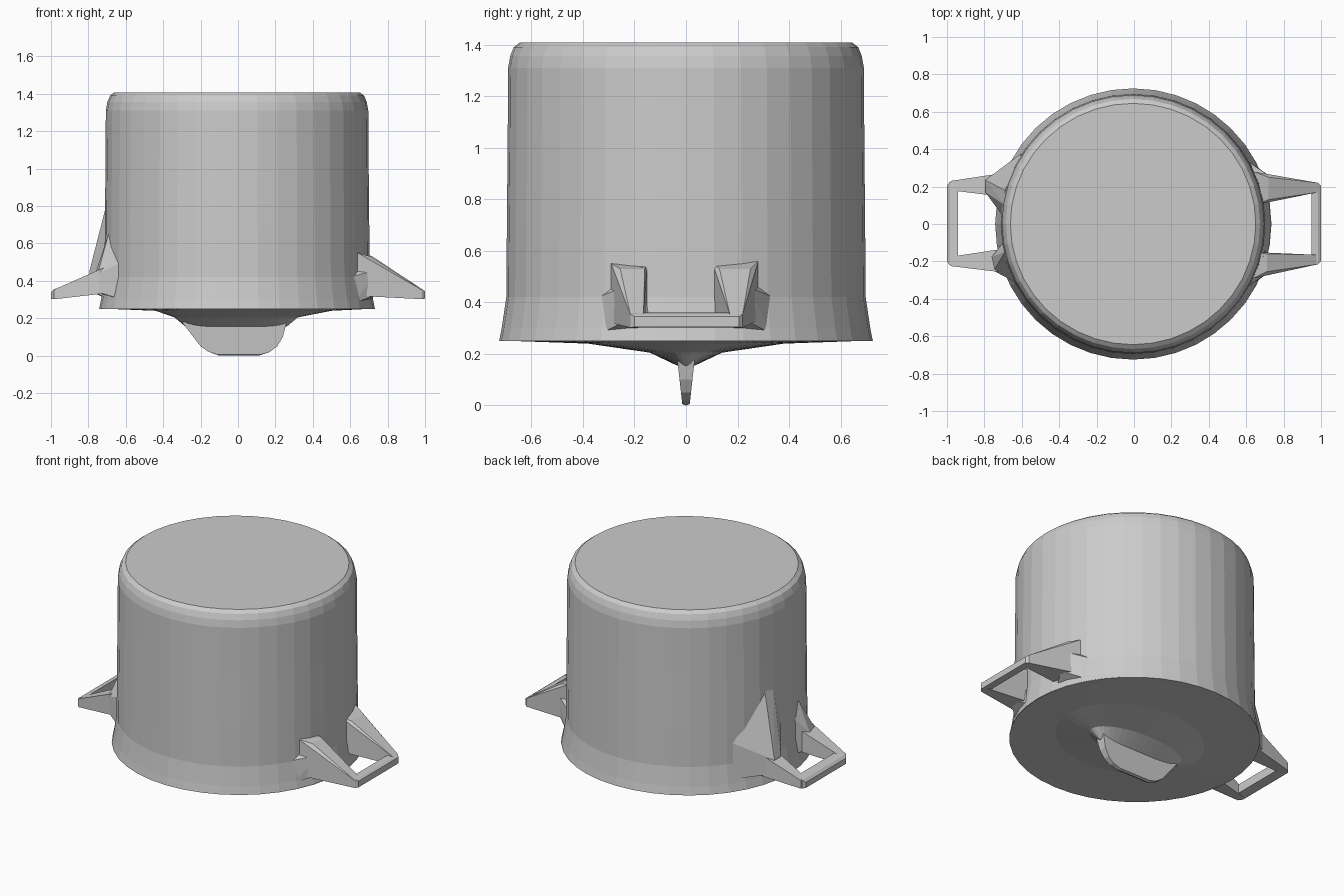
import bpy, bmesh, math

SIDES = 40


def finish(name, bm):
    bmesh.ops.recalc_face_normals(bm, faces=bm.faces)
    me = bpy.data.meshes.new(name)
    bm.to_mesh(me)
    bm.free()
    ob = bpy.data.objects.new(name, me)
    bpy.context.collection.objects.link(ob)
    return ob


def loft(name, rings, sides=SIDES):
    """Stack elliptical rings (rx, ry, z, cx) and cap both ends."""
    bm = bmesh.new()
    loops = []
    for rx, ry, z, cx in rings:
        loops.append([bm.verts.new((cx + rx * math.cos(2 * math.pi * i / sides),
                                    ry * math.sin(2 * math.pi * i / sides), z))
                      for i in range(sides)])
    for a, b in zip(loops, loops[1:]):
        for i in range(sides):
            j = (i + 1) % sides
            bm.faces.new((a[i], a[j], b[j], b[i]))
    bm.faces.new(loops[0])
    bm.faces.new(loops[-1])
    return finish(name, bm)


def hull(name, points):
    bm = bmesh.new()
    for p in points:
        bm.verts.new(p)
    res = bmesh.ops.convex_hull(bm, input=bm.verts)
    loose = {g for g in res["geom_interior"] + res["geom_unused"]
             if isinstance(g, bmesh.types.BMVert)}
    bmesh.ops.delete(bm, geom=list(loose), context='VERTS')
    return finish(name, bm)


def section(x, y0, y1, z0, z1):
    return [(x, y, z) for y in (y0, y1) for z in (z0, z1)]


# Upturned pot body with rounded base and flared rim
profile = [(0.725, 0.25), (0.715, 0.30), (0.697, 0.42), (0.695, 0.69), (0.692, 1.0),
           (0.69, 1.31), (0.682, 1.355), (0.668, 1.39), (0.645, 1.408)]
loft("pot_body", [(r * 1.017, r, z, -0.005) for r, z in profile])

# Shallow lid bulging downward to a ridge
loft("lid", [(0.735, 0.72, 0.252, 0), (0.47, 0.38, 0.24, 0.03),
             (0.33, 0.14, 0.205, -0.01), (0.27, 0.035, 0.155, -0.01)])

# Thin tapered grip under the lid
grip = [(-0.30, 0.18), (-0.25, 0.12), (-0.20, 0.05), (-0.16, 0.022), (-0.11, 0.006),
        (0.12, 0.006), (0.17, 0.02), (0.21, 0.05), (0.24, 0.10), (0.26, 0.18)]
hull("lid_grip", [(x, s * (0.014 + 0.11 * z), z) for x, z in grip for s in (-1, 1)]
     + [(x, 0, 0) for x in (-0.1, 0.11)])

# Right handle: tapered arms joined by an outer bar
hull("right_handle_front_arm", section(0.64, -0.29, -0.15, 0.32, 0.55)
     + section(0.71, -0.255, -0.16, 0.33, 0.53) + section(0.985, -0.215, -0.165, 0.302, 0.35))
hull("right_handle_back_arm", section(0.64, 0.10, 0.28, 0.33, 0.56)
     + section(0.72, 0.13, 0.25, 0.34, 0.53) + section(0.985, 0.17, 0.22, 0.302, 0.355))
hull("right_handle_bar", section(0.95, -0.19, 0.20, 0.308, 0.36)
     + section(0.985, -0.215, 0.22, 0.302, 0.355) + section(1.0, -0.20, 0.205, 0.305, 0.345))

# Left handle: slimmer arms and bar
for name, y0, y1 in (("front", -0.235, -0.175), ("back", 0.17, 0.23)):
    hull("left_handle_%s_arm" % name, section(-0.65, y0 - 0.03, y1 + 0.05, 0.34, 0.50)
         + section(-0.75, y0 - 0.01, y1, 0.35, 0.45) + section(-0.98, y0 + 0.01, y1, 0.302, 0.355))
hull("left_handle_bar", section(-0.94, -0.20, 0.20, 0.312, 0.37)
     + section(-0.985, -0.22, 0.225, 0.302, 0.355) + section(-1.0, -0.20, 0.205, 0.304, 0.34))

# Faceted gussets where the left handle meets the wall
hull("left_back_gusset", [(-0.70, 0.04, 0.30), (-0.70, 0.04, 0.62), (-0.69, 0.10, 0.86),
                          (-0.69, 0.18, 0.82), (-0.60, 0.38, 0.55), (-0.60, 0.38, 0.32),
                          (-0.795, 0.17, 0.45), (-0.795, 0.235, 0.44),
                          (-0.795, 0.17, 0.36), (-0.795, 0.235, 0.35)])
hull("left_front_gusset", [(-0.70, -0.10, 0.32), (-0.70, -0.10, 0.55), (-0.69, -0.15, 0.66),
                           (-0.62, -0.32, 0.50), (-0.62, -0.32, 0.30),
                           (-0.75, -0.25, 0.44), (-0.75, -0.25, 0.34),
                           (-0.76, -0.175, 0.45), (-0.76, -0.175, 0.35)])

# Small flares beside the right handle roots
for name, s in (("front", -1), ("back", 1)):
    hull("right_%s_gusset" % name, [(0.62, s * 0.33, 0.28), (0.60, s * 0.34, 0.42),
                                    (0.69, s * 0.17, 0.54), (0.70, s * 0.14, 0.30),
                                    (0.75, s * 0.24, 0.46), (0.75, s * 0.23, 0.33)])
